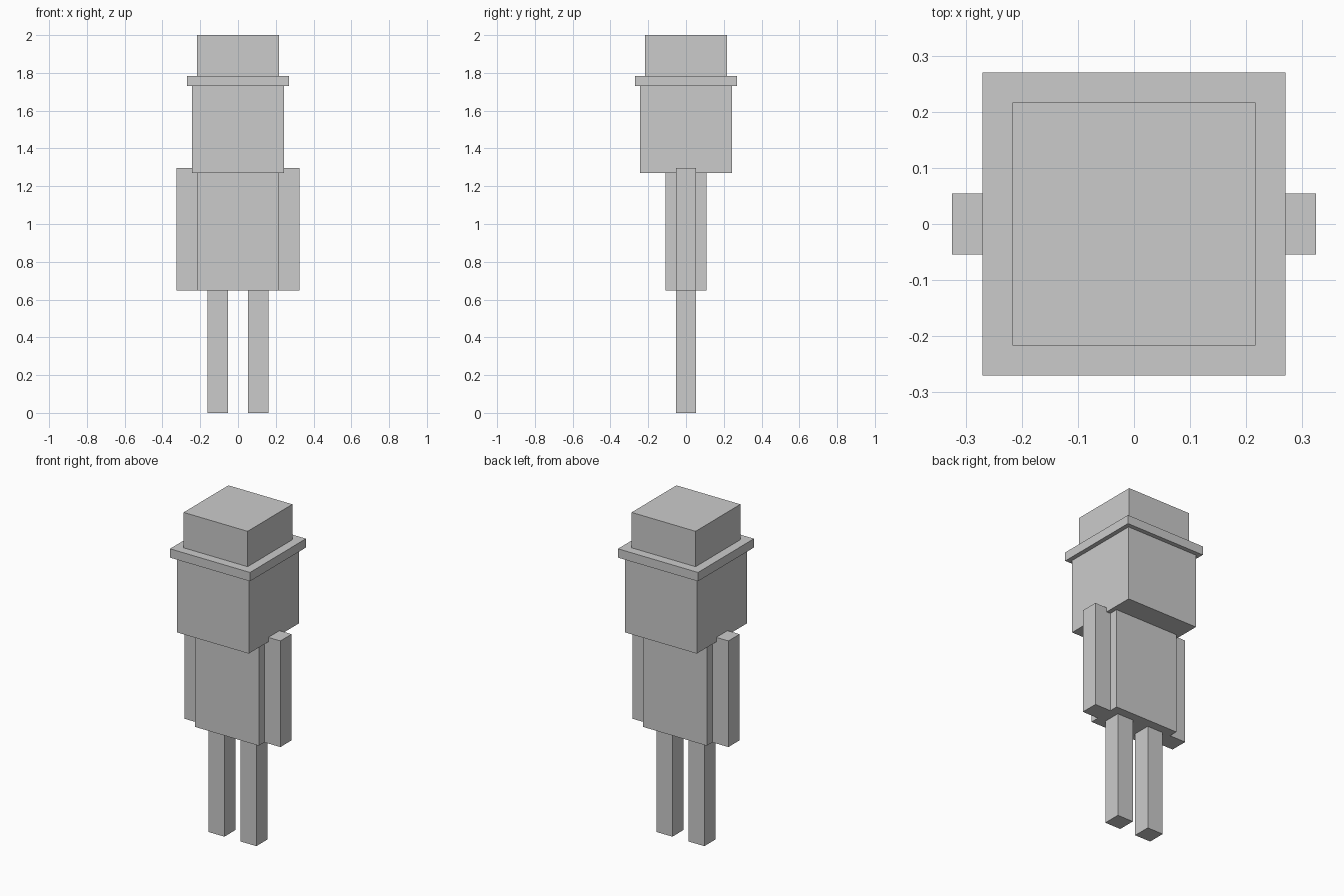
import bpy

if "Cube" in bpy.data.objects:
    bpy.data.objects.remove(bpy.data.objects["Cube"])

U = 2 / 37  # the figure is 37 equal units tall


def box(name, x, y, z):
    """Box spanning the (min, max) ranges x, y, z, given in units."""
    bpy.ops.mesh.primitive_cube_add(
        size=1, location=[(a + b) / 2 * U for a, b in (x, y, z)])
    ob = bpy.context.object
    ob.name = name
    ob.scale = [(b - a) * U for a, b in (x, y, z)]
    bpy.ops.object.transform_apply(location=False, rotation=False, scale=True)
    return ob


def centred(width):
    return (-width / 2, width / 2)


# Torso
box("torso", centred(8), centred(4), (12, 24))

# Legs and arms, one per side
for side, s in (("left", 1), ("right", -1)):
    box(side + "_leg", sorted((1 * s, 3 * s)), centred(2), (0, 12))
    box(side + "_arm", sorted((4 * s, 6 * s)), centred(2), (12, 24))

# Head, slightly overlapping the shoulders
box("head", centred(9), centred(9), (23.5, 32.5))

# Hat
box("hat_brim", centred(10), centred(10), (32, 33))
box("hat_crown", centred(8), centred(8), (33, 37))
